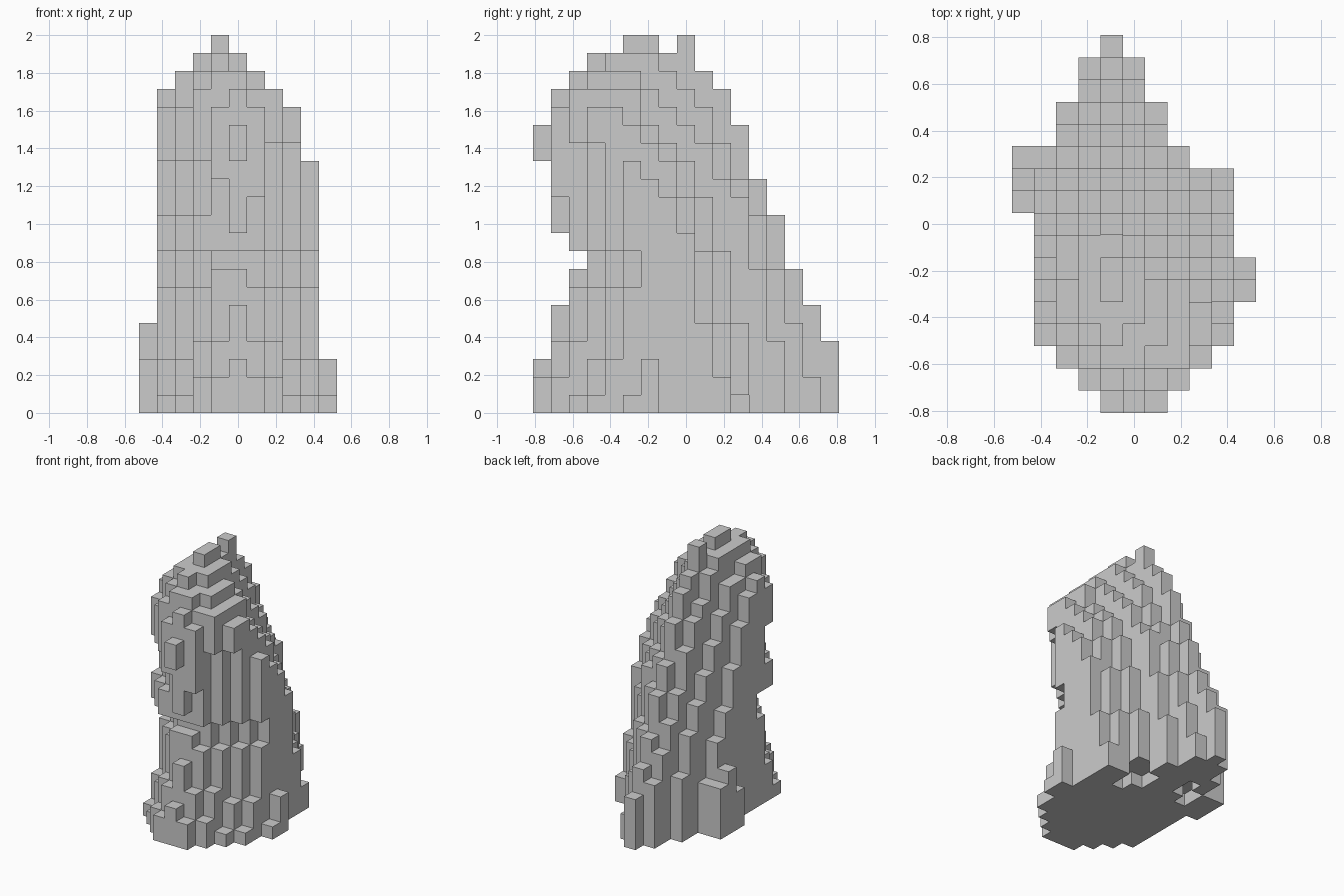
import bpy, bmesh

if "Cube" in bpy.data.objects:
    bpy.data.objects.remove(bpy.data.objects["Cube"])

V = 2 / 21                 # cube size
NX, NY = 11, 17            # cells across and deep
cells = set()


def column(i, j, top, bottom=0):
    cells.update((i, j, k) for k in range(bottom, top))


def cut(i, j, low, high):
    cells.difference_update((i, j, k) for k in range(low, high))


# Main body: one stepped skyline per slice across x (first row, then heights going back)
slices = [
    (9, [3, 5, 4]),
    (3, [1, 17, 18, 17, 15, 12, 9, 7, 4]),
    (3, [17, 19, 19, 18, 18, 16, 14, 12, 10, 8, 5]),
    (3, [19, 20, 20, 20, 20, 19, 17, 16, 14, 11, 9, 7, 5]),
    (3, [20, 20, 21, 21, 20, 21, 19, 18, 16, 13, 11, 8, 6, 4]),
    (3, [19, 20, 20, 20, 19, 18, 17, 15, 13, 11, 8, 5, 2]),
    (3, [19, 19, 19, 18, 17, 16, 15, 13, 12, 8, 4]),
    (3, [18, 18, 18, 16, 15, 14, 12, 9, 5]),
    (3, [17, 17, 16, 15, 14, 12, 9, 5]),
    (3, [1, 3, 14, 13, 12, 10, 5, 2]),
    (5, [1, 3]),
]
for i, (start, tops) in enumerate(slices):
    for j, top in enumerate(tops, start):
        column(i, j, top)

# Stepped foot at the front
for j, start, tops in [(0, 4, (2, 3, 2)),
                       (1, 3, (2, 4, 6, 4, 2)),
                       (2, 2, (1, 4, 8, 8, 7, 4, 1))]:
    for i, top in enumerate(tops, start):
        column(i, j, top)

# Overhanging upper front: (row, first column, (bottom, top) pairs)
for j, start, spans in [(0, 5, [(14, 16)]),
                        (1, 4, [(13, 17), (10, 18), (12, 17)]),
                        (2, 3, [(9, 18), (9, 19), (9, 19), (9, 18), (10, 18)])]:
    for i, (bottom, top) in enumerate(spans, start):
        column(i, j, top, bottom)

# Waist and cheeks: cut back the diagonal front corners of the body
for i in range(1, 10):
    diagonal = abs(i - 5)
    if diagonal > 1:
        cut(i, diagonal, 4 if diagonal == 2 else 3, 9)
        if i < 5:
            cut(i, diagonal, 11, 14)
        else:
            cut(i, diagonal, 9, 15)
        cut(i, diagonal + 1, 7, 9)

# Hollows in the underside
for i, j in [(7, 9), (7, 10), (7, 11), (6, 10), (6, 11),
             (2, 10), (2, 11), (3, 11), (3, 12)]:
    cut(i, j, 0, 1)

# Skin: only the outer cube faces
bm = bmesh.new()
verts = {}


def corner(p):
    if p not in verts:
        verts[p] = bm.verts.new(((p[0] - NX / 2) * V, (p[1] - NY / 2) * V, p[2] * V))
    return verts[p]


for c in sorted(cells):
    for axis in range(3):
        u, w = (axis + 1) % 3, (axis + 2) % 3
        for side in (0, 1):
            near = list(c)
            near[axis] += 2 * side - 1
            if tuple(near) in cells:
                continue
            quad = []
            for du, dw in ((0, 0), (1, 0), (1, 1), (0, 1)):
                p = list(c)
                p[axis] += side
                p[u] += du
                p[w] += dw
                quad.append(corner(tuple(p)))
            bm.faces.new(quad if side else quad[::-1])

mesh = bpy.data.meshes.new("stepped_rock")
bm.to_mesh(mesh)
bm.free()
bpy.context.collection.objects.link(bpy.data.objects.new("stepped_rock", mesh))
